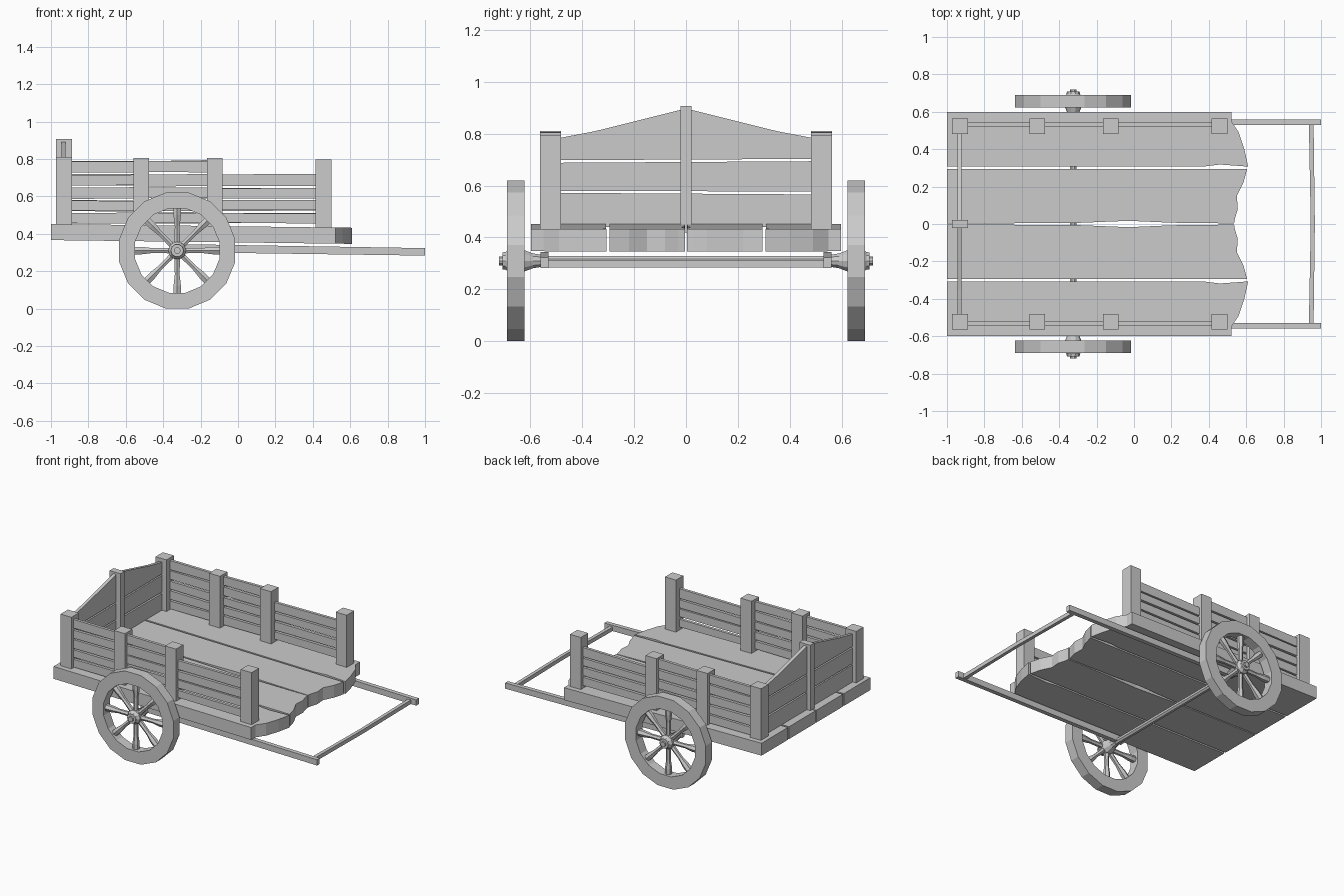
import bpy, bmesh, random
from math import pi, sin, cos
from mathutils import Matrix, Vector

if "Cube" in bpy.data.objects:
    bpy.data.objects.remove(bpy.data.objects["Cube"])

random.seed(4)


def finish(name, bm):
    bmesh.ops.recalc_face_normals(bm, faces=bm.faces)
    me = bpy.data.meshes.new(name)
    bm.to_mesh(me)
    bm.free()
    ob = bpy.data.objects.new(name, me)
    bpy.context.collection.objects.link(ob)
    return ob


def prism(name, pts, offset):
    """Solid made by extruding a 3D outline along an offset."""
    bm = bmesh.new()
    f = bm.faces.new([bm.verts.new(p) for p in pts])
    r = bmesh.ops.extrude_face_region(bm, geom=[f], use_keep_orig=True)
    bmesh.ops.translate(bm, vec=Vector(offset),
                        verts=[v for v in r["geom"] if isinstance(v, bmesh.types.BMVert)])
    return finish(name, bm)


def box(name, x0, x1, y0, y1, z0, z1):
    return prism(name, [(x0, y0, z0), (x1, y0, z0), (x1, y1, z0), (x0, y1, z0)],
                 (0, 0, z1 - z0))


def lathe(bm, profile, n, mat, turn=0.0, closed=False):
    """Revolve (radius, height) points about local z; cap the ends unless closed."""
    rings = [[bm.verts.new(mat @ Vector((r * cos(2 * pi * i / n + turn),
                                         r * sin(2 * pi * i / n + turn), h)))
              for i in range(n)] for r, h in profile]
    pairs = list(zip(rings, rings[1:])) + ([(rings[-1], rings[0])] if closed else [])
    for a, b in pairs:
        for i in range(n):
            j = (i + 1) % n
            bm.faces.new((a[i], a[j], b[j], b[i]))
    if not closed:
        bm.faces.new(rings[0])
        bm.faces.new(rings[-1])


# Floor planks with a broken front edge, sloping slightly down to the front
outer = [(-1, .598), (-1, .308), (.38, .308), (.46, .318), (.61, .307), (.59, .40),
         (.56, .49), (.52, .55), (.52, .598)]
inner = [(-1, .295), (-1, .004), (-.64, .004), (-.3, .006), (-.03, .017), (.2, .007),
         (.535, .003), (.54, .03), (.555, .08), (.55, .15), (.585, .22), (.605, .295)]
for s in (1, -1):
    for name, outline in (("outer_floor_plank", outer), ("inner_floor_plank", inner)):
        prism(name, [(x, s * y, .366 - .0125 * (x + 1)) for x, y in outline], (0, 0, .086))

# Side posts and slats
post_x = (-.93, -.518, -.125, .457)
for s in (1, -1):
    for x, top in zip(post_x, (.81, .806, .804, .796)):
        box("side_post", x - .042, x + .042, s * .482, s * .563, .42, top)
    for i, (z0, z1) in enumerate(((.457, .512), (.523, .578), (.590, .645),
                                  (.657, .717), (.730, .790))):
        ends = post_x if i < 4 else post_x[:3]
        for a, b in zip(ends, ends[1:]):
            j = [random.uniform(-.004, .004) for _ in range(4)]
            y = s * .522
            prism("side_slat", [(a, y, z0 + j[0]), (b, y, z0 + j[1]),
                                (b, y, z1 + j[2]), (a, y, z1 + j[3])], (0, s * .02, 0))

# Tailboard: two straight boards, a gabled top board and a centre post
for pts in ([(-.49, .44), (.49, .44), (.49, .566), (-.49, .572)],
            [(-.49, .580), (.49, .577), (.49, .694), (-.49, .688)],
            [(-.49, .698), (.49, .703), (.49, .783), (.35, .81), (0, .897),
             (-.35, .81), (-.49, .783)]):
    prism("tail_board", [(-.945, y, z) for y, z in pts], (.022, 0, 0))
box("tail_post", -.972, -.888, -.022, .022, .42, .906)

# Pull shafts and bowed handle bar
for s in (1, -1):
    prism("pull_shaft", [(-.36, s * .53, .302), (1, s * .53, .283),
                         (1, s * .53, .323), (-.36, s * .53, .345)], (0, s * .03, 0))
prism("handle_bar", [(.935, -.54, .285), (.96, -.54, .285), (.967, 0, .285), (.96, .54, .285),
                     (.935, .54, .285), (.945, 0, .285)], (0, 0, .027))

# Axle
AX, AZ = -.325, .31
bm = bmesh.new()
lathe(bm, [(.02, -.6), (.02, .6)], 8,
      Matrix.Translation((AX, 0, AZ)) @ Matrix.Rotation(-pi / 2, 4, "X"), pi / 8)
finish("axle", bm)

# Wheels: rim, eight spokes and a turned hub
for s in (1, -1):
    place = Matrix.Translation((AX, 0, AZ)) @ Matrix.Rotation(-s * pi / 2, 4, "X")
    bm = bmesh.new()
    lathe(bm, [(.316, .622), (.316, .69), (.23, .69), (.23, .622)], 16, place, pi / 16, True)
    finish("wheel_rim", bm)
    bm = bmesh.new()
    for k in range(8):
        m = (place @ Matrix.Translation((0, 0, .656)) @ Matrix.Rotation(k * pi / 4, 4, "Z")
             @ Matrix.Rotation(pi / 2, 4, "Y"))
        lathe(bm, [(.018, .02), (.016, .07), (.015, .13), (.023, .19), (.023, .24)], 6, m)
    finish("wheel_spokes", bm)
    bm = bmesh.new()
    lathe(bm, [(.024, .555), (.03, .59), (.04, .615), (.048, .635), (.048, .68), (.036, .695),
               (.034, .708), (.018, .708), (.018, .72)], 10, place)
    finish("wheel_hub", bm)
